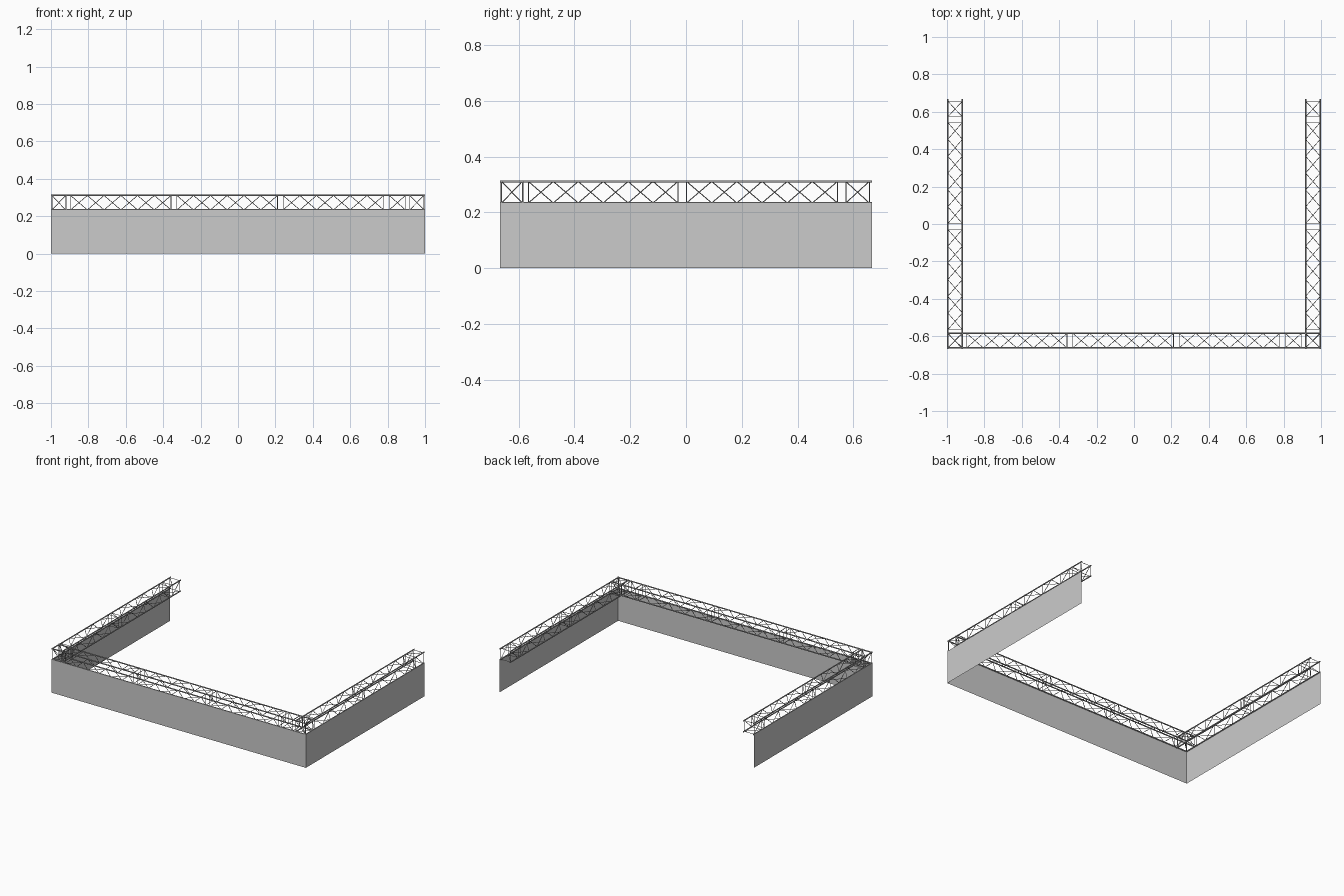
import bpy, bmesh
from mathutils import Vector

cube = bpy.data.objects.get("Cube")
if cube:
    bpy.data.objects.remove(cube)

HX, HY = 1.0, 0.667          # half extents of the U-shaped plan
Z_LOW, Z_HIGH = 0.234, 0.311  # chord centre heights
CHORD_R, BRACE_R = 0.004, 0.0018
WIDTH = 0.078                # spacing of the chord centres


def make_material(name, rgb):
    mat = bpy.data.materials.new(name)
    mat.use_nodes = True
    mat.diffuse_color = (*rgb, 1)
    mat.node_tree.nodes["Principled BSDF"].inputs["Base Color"].default_value = (*rgb, 1)
    return mat


METAL = make_material("truss grey", (0.38, 0.38, 0.38))
CLOTH = make_material("curtain grey", (0.6, 0.6, 0.6))


def finish(name, bm, mat, smooth=False):
    mesh = bpy.data.meshes.new(name)
    bm.to_mesh(mesh)
    bm.free()
    mesh.materials.append(mat)
    for p in mesh.polygons:
        p.use_smooth = smooth and len(p.vertices) == 4
    obj = bpy.data.objects.new(name, mesh)
    bpy.context.collection.objects.link(obj)
    return obj


def tube(bm, a, b, radius, sides):
    """Closed round bar from a to b."""
    a, b = Vector(a), Vector(b)
    geo = bmesh.ops.create_cone(bm, cap_ends=True, segments=sides, radius1=radius,
                                radius2=radius, depth=(b - a).length)
    rot = (b - a).to_track_quat('Z', 'Y').to_matrix().to_4x4()
    rot.translation = (a + b) / 2
    bmesh.ops.transform(bm, matrix=rot, verts=geo["verts"])


def truss(name, place, start, end, sections):
    """Box truss; place(s, t, z) maps along/across/up to world space."""
    corners = [(0, Z_LOW), (WIDTH, Z_LOW), (WIDTH, Z_HIGH), (0, Z_HIGH)]
    chords, frames, braces = bmesh.new(), bmesh.new(), bmesh.new()
    for t, z in corners:
        tube(chords, place(start, t, z), place(end, t, z), CHORD_R, 10)
    for s0, s1, panels in sections:
        step = (s1 - s0) / panels
        for k in range(4):
            p, q = corners[k], corners[(k + 1) % 4]
            # square frame at each end of the section
            for s in (s0, s1):
                tube(frames, place(s, *p), place(s, *q), BRACE_R, 6)
            # zigzag on each face, mirrored on the opposite face
            for i in range(panels):
                u, v = (p, q) if i % 2 == 0 else (q, p)
                tube(braces, place(s0 + i * step, *u),
                     place(s0 + (i + 1) * step, *v), BRACE_R, 6)
    finish(name + "_chords", chords, METAL, True)
    finish(name + "_frames", frames, METAL, True)
    finish(name + "_braces", braces, METAL, True)


# Front truss with a corner block at both ends
edge = CHORD_R + 0.0005
truss("front_truss", lambda s, t, z: (s, -HY + edge + t, z), -HX, HX,
      [(-0.994, -0.922, 1), (-0.895, -0.358, 6), (-0.327, 0.211, 6),
       (0.241, 0.779, 6), (0.809, 0.895, 1), (0.918, 0.994, 1)])

# Side trusses running back from the corners
for side, label in ((1, "left"), (-1, "right")):
    truss(label + "_truss",
          lambda s, t, z, d=side: (d * (HX - edge - t), s, z), -HY, HY,
          [(-0.661, -0.587, 1), (-0.565, -0.029, 6), (0.002, 0.543, 6),
           (0.573, 0.657, 1)])

# Hanging curtains on the outer faces
CURTAIN_TOP = 0.236
for name, a, b in (("front_curtain", (-HX, -HY), (HX, -HY)),
                   ("left_curtain", (HX, -HY), (HX, HY)),
                   ("right_curtain", (-HX, HY), (-HX, -HY))):
    bm = bmesh.new()
    bm.faces.new([bm.verts.new(v) for v in
                  ((*a, 0), (*b, 0), (*b, CURTAIN_TOP), (*a, CURTAIN_TOP))])
    finish(name, bm, CLOTH)
